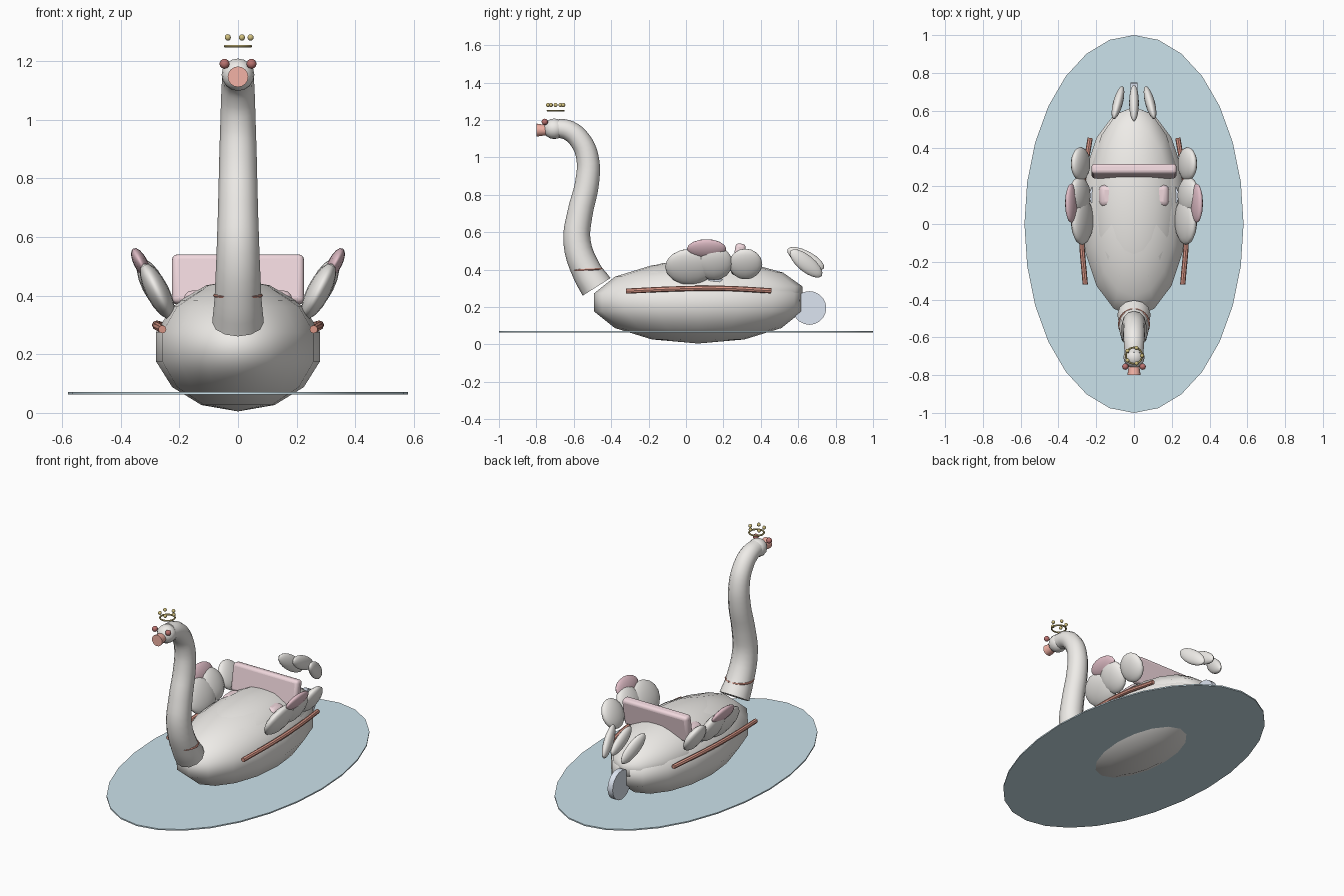
import bpy
from math import radians, sin, cos, pi

if "Cube" in bpy.data.objects:
    bpy.data.objects.remove(bpy.data.objects["Cube"])


def mat(name, rgb):
    m = bpy.data.materials.new(name)
    m.diffuse_color = (*rgb, 1)
    m.use_nodes = True
    m.node_tree.nodes["Principled BSDF"].inputs["Base Color"].default_value = m.diffuse_color
    return m


WHITE = mat("white", (0.86, 0.84, 0.81))
PINK = mat("pink", (0.87, 0.68, 0.72))
ROSE = mat("rose", (0.76, 0.52, 0.58))
ORANGE = mat("orange", (0.9, 0.45, 0.38))
RED = mat("coral_red", (0.72, 0.32, 0.25))
DARK = mat("dark_red", (0.5, 0.17, 0.16))
GOLD = mat("gold", (0.65, 0.54, 0.22))
WATER = mat("water_blue", (0.6, 0.76, 0.83))
FOAM = mat("pale_blue", (0.72, 0.78, 0.88))


def finish(name, m, smooth=55):
    o = bpy.context.object
    o.name = name
    o.data.materials.clear()
    o.data.materials.append(m)
    if smooth:
        bpy.ops.object.shade_smooth_by_angle(angle=radians(smooth))
    return o


def ball(name, loc, size, m, rot=(0, 0, 0), seg=16, rings=8):
    bpy.ops.mesh.primitive_uv_sphere_add(segments=seg, ring_count=rings, radius=1, location=loc,
                                         rotation=[radians(a) for a in rot])
    bpy.context.object.scale = size
    return finish(name, m)


def disc(name, loc, size, m, rot=(0, 0, 0), sides=28):
    bpy.ops.mesh.primitive_cylinder_add(vertices=sides, radius=1, depth=1, location=loc,
                                        rotation=[radians(a) for a in rot])
    bpy.context.object.scale = size
    return finish(name, m, 40)


def box(name, loc, size, m, bevel, rot=(0, 0, 0)):
    bpy.ops.mesh.primitive_cube_add(size=1, location=loc, rotation=[radians(a) for a in rot])
    bpy.context.object.scale = size
    bpy.ops.object.transform_apply(location=False, rotation=False, scale=True)
    b = bpy.context.object.modifiers.new("bevel", 'BEVEL')
    b.width, b.segments = bevel, 3
    return finish(name, m, 40)


def tube(name, pts, m, kind='BEZIER', res=4, sides=2):
    # pts are (x, y, z, radius)
    c = bpy.data.curves.new(name, 'CURVE')
    c.dimensions = '3D'
    c.bevel_depth, c.bevel_resolution, c.use_fill_caps = 1, sides, True
    c.resolution_u = res
    s = c.splines.new(kind)
    if kind == 'BEZIER':
        s.bezier_points.add(len(pts) - 1)
        for p, q in zip(s.bezier_points, pts):
            p.co, p.radius = q[:3], q[3]
            p.handle_left_type = p.handle_right_type = 'AUTO'
    else:
        s.points.add(len(pts) - 1)
        for p, q in zip(s.points, pts):
            p.co, p.radius = (*q[:3], 1), q[3]
    o = bpy.data.objects.new(name, c)
    bpy.context.collection.objects.link(o)
    bpy.ops.object.select_all(action='DESELECT')
    o.select_set(True)
    bpy.context.view_layer.objects.active = o
    bpy.ops.object.convert(target='MESH')
    return finish(name, m, 40)


def torus(name, loc, R, r, m, rot=(0, 0, 0)):
    bpy.ops.mesh.primitive_torus_add(major_radius=R, minor_radius=r, major_segments=24,
                                     minor_segments=6, location=loc,
                                     rotation=[radians(a) for a in rot])
    return finish(name, m)


# water surface
disc("water", (0, 0, 0.067), (0.58, 1.0, 0.008), WATER)

# hull and raised back
ball("hull", (0, 0.065, 0.225), (0.287, 0.57, 0.22), WHITE, rings=7)
ball("back", (0, 0.105, 0.27), (0.25, 0.53, 0.183), WHITE, rings=7)

# seat, backrest and floor
box("backrest", (0, 0.28, 0.455), (0.45, 0.055, 0.17), PINK, 0.018, (-10, 0, 0))
box("seat", (0, 0.15, 0.38), (0.37, 0.12, 0.075), PINK, 0.03)
disc("floor", (0, 0.15, 0.345), (0.236, 0.14, 0.015), FOAM, (-5, 0, 0))

# neck and head
tube("neck", [(0, -0.478, 0.308, 0.088), (0, -0.53, 0.39, 0.08), (0, -0.583, 0.55, 0.073),
              (0, -0.567, 0.70, 0.068), (0, -0.528, 0.87, 0.064), (0, -0.527, 1.0, 0.06),
              (0, -0.565, 1.09, 0.057), (0, -0.625, 1.143, 0.054), (0, -0.69, 1.158, 0.05)],
     WHITE, sides=4)
ball("head", (0, -0.705, 1.153), (0.056, 0.058, 0.055), WHITE)
torus("collar", (0, -0.53, 0.40), 0.079, 0.006, RED, (3, 0, 0))

# beak flaring to the front
bpy.ops.mesh.primitive_cone_add(vertices=16, radius1=0.025, radius2=0.035, depth=0.07,
                                location=(0, -0.765, 1.146), rotation=(radians(90), 0, 0))
finish("beak", ORANGE, 40)

# crown ring and beads
torus("crown_ring", (0, -0.697, 1.25), 0.043, 0.005, GOLD)
for i in range(5):
    a = 2 * pi * i / 5
    ball(f"crown_bead_{i}", (0.043 * cos(a), -0.697 + 0.043 * sin(a), 1.28),
         (0.011,) * 3, GOLD, seg=10, rings=6)

# paired parts
for s, side in ((-1, "left"), (1, "right")):
    ball(f"{side}_eye", (s * 0.046, -0.755, 1.19), (0.017,) * 3, DARK, seg=12)
    t = s * 27
    ball(f"{side}_wing_feather_front", (s * 0.275, 0.02, 0.415), (0.04, 0.132, 0.105), WHITE, (0, t, 0))
    ball(f"{side}_wing_feather_middle", (s * 0.288, 0.15, 0.435), (0.04, 0.1, 0.1), WHITE, (0, t, 0))
    ball(f"{side}_wing_feather_rear", (s * 0.283, 0.318, 0.43), (0.035, 0.09, 0.09), WHITE, (0, t, 0))
    ball(f"{side}_wing_tip", (s * 0.332, 0.11, 0.512), (0.024, 0.105, 0.055), ROSE, (0, t, 0))
    tube(f"{side}_rail", [(s * 0.258, -0.32, 0.285, 0.014), (s * 0.278, -0.06, 0.297, 0.014),
                          (s * 0.272, 0.2, 0.3, 0.014), (s * 0.232, 0.455, 0.287, 0.014)], RED)
    ball(f"{side}_tail_feather", (s * 0.085, 0.642, 0.433), (0.026, 0.11, 0.045), WHITE,
         (-38, 0, s * 15))

# middle tail feather and stern wheel
ball("middle_tail_feather", (0, 0.64, 0.458), (0.026, 0.11, 0.042), WHITE, (-28, 0, 0))
disc("stern_wheel", (0, 0.66, 0.195), (0.09, 0.09, 0.035), FOAM, (0, 90, 0), 20)
